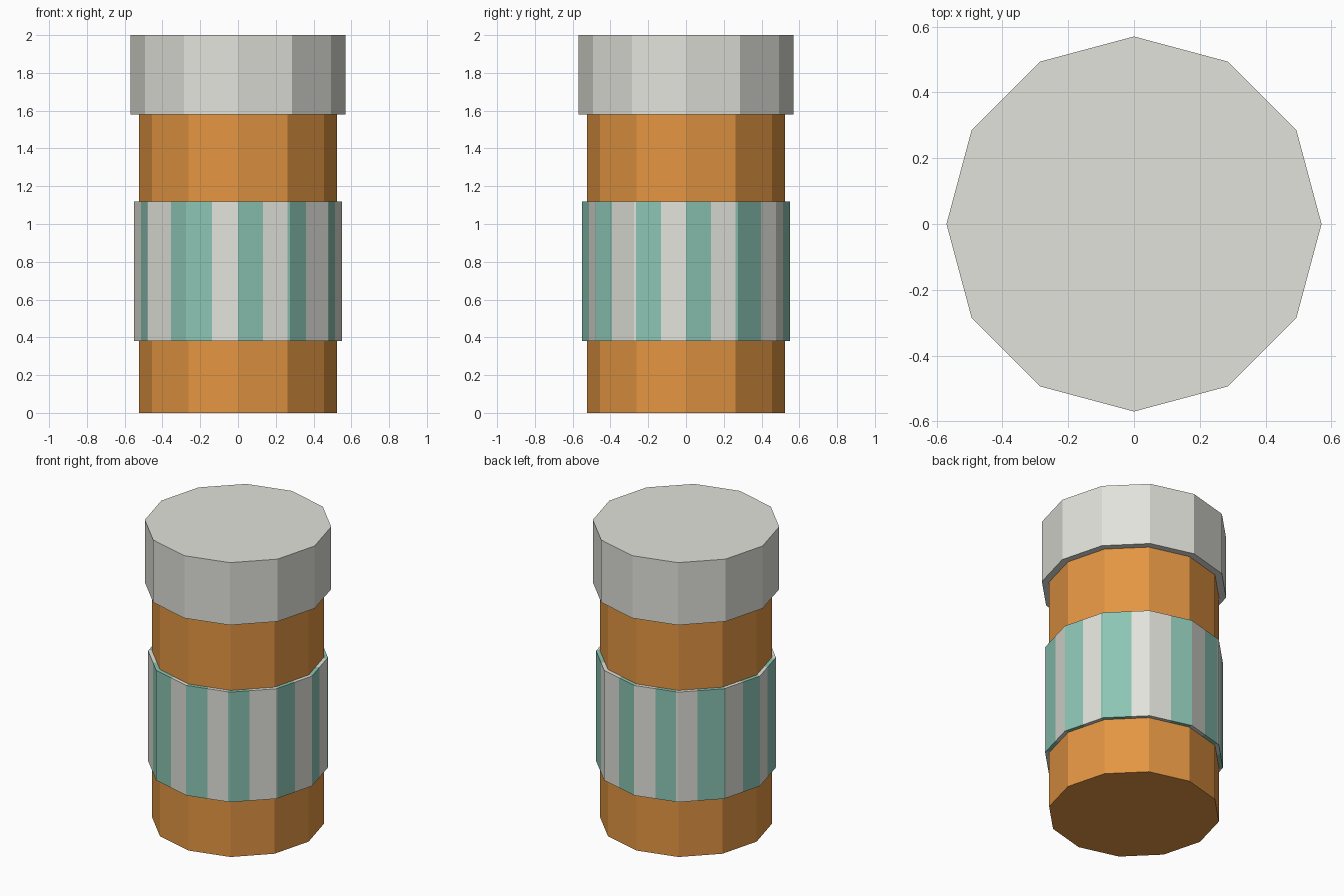
import bpy, bmesh, math
from mathutils import Vector

if "Cube" in bpy.data.objects:
    bpy.data.objects.remove(bpy.data.objects["Cube"])

SIDES = 12


def lin(c):
    c /= 255
    return c / 12.92 if c <= 0.04045 else ((c + 0.055) / 1.055) ** 2.4


def material(name, r, g, b):
    m = bpy.data.materials.new(name)
    m.diffuse_color = (lin(r), lin(g), lin(b), 1)
    m.use_nodes = True
    m.node_tree.nodes["Principled BSDF"].inputs["Base Color"].default_value = m.diffuse_color
    return m


orange = material("amber orange", 227, 150, 67)
white = material("off white", 225, 226, 218)
green = material("soft green", 140, 197, 180)


def finish(name, bm, mats):
    bmesh.ops.recalc_face_normals(bm, faces=bm.faces)
    mesh = bpy.data.meshes.new(name)
    bm.to_mesh(mesh)
    bm.free()
    for m in mats:
        mesh.materials.append(m)
    ob = bpy.data.objects.new(name, mesh)
    bpy.context.collection.objects.link(ob)


def corner(i, radius):
    a = 2 * math.pi * i / SIDES
    return Vector((radius * math.cos(a), radius * math.sin(a), 0))


def prism(name, radius, z0, z1, mat):
    bm = bmesh.new()
    base = bm.faces.new([bm.verts.new(corner(i, radius) + Vector((0, 0, z0)))
                         for i in range(SIDES)])
    top = bmesh.ops.extrude_face_region(bm, geom=[base], use_keep_orig=True)["geom"]
    bmesh.ops.translate(bm, vec=(0, 0, z1 - z0),
                        verts=[g for g in top if isinstance(g, bmesh.types.BMVert)])
    finish(name, bm, [mat])


# Bottle body and lid
prism("bottle_body", 0.525, 0, 1.6, orange)
prism("lid", 0.57, 1.58, 2.0, white)

# Striped label: a ring whose facets are each cut into stripes.
# Cuts repeat every half turn, with the two colours swapped.
cuts = [[0.48, 0.95], [0.61], [0.5], [0.48, 0.95], [0.42], [0.04, 0.52]]
bm = bmesh.new()
columns, colours = [], []
for side in range(SIDES):
    first = 1 if side < 2 or side >= 8 else 0       # 1 = green first
    if side % 6 == 5:
        first = 1 - first                           # starts with a thin sliver
    for n, t in enumerate([0] + cuts[side % 6]):
        col = []
        for radius, z in ((0.55, 0.38), (0.55, 1.12), (0.52, 1.12), (0.52, 0.38)):
            p = corner(side, radius).lerp(corner(side + 1, radius), t)
            p.z = z
            col.append(bm.verts.new(p))
        columns.append(col)
        colours.append((first + n) % 2)
for i, a in enumerate(columns):
    b = columns[(i + 1) % len(columns)]
    for k in range(4):
        f = bm.faces.new((a[k], b[k], b[(k + 1) % 4], a[(k + 1) % 4]))
        f.material_index = colours[i]
finish("striped_label", bm, [white, green])
